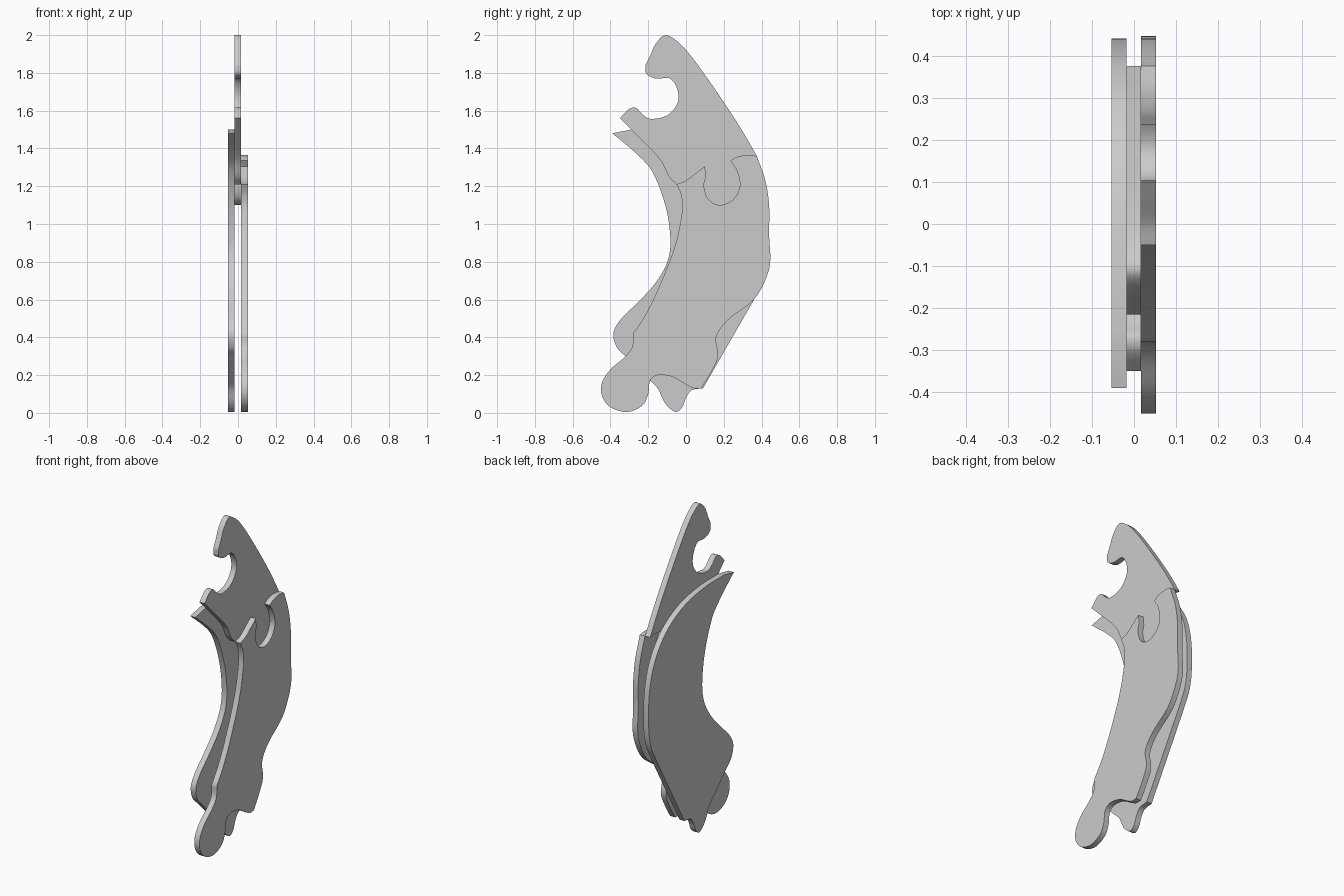
import bpy
import bmesh
from mathutils import Vector

cube = bpy.data.objects.get("Cube")
if cube:
    bpy.data.objects.remove(cube, do_unlink=True)

# One plain grey for every plate
grey = bpy.data.materials.new("plain_grey")
grey.use_nodes = True
grey_colour = (0.6, 0.6, 0.6, 1)
grey.diffuse_color = grey_colour
grey.node_tree.nodes["Principled BSDF"].inputs["Base Color"].default_value = grey_colour


def smooth_run(points, steps=5):
    """Pass a smooth curve through the points, leaving out the last one."""
    pts = [Vector(p) for p in points]
    if len(pts) == 2:
        return pts[:1]
    ends = [pts[0] * 2 - pts[1]] + pts + [pts[-1] * 2 - pts[-2]]
    result = []
    for before, start, end, after in zip(ends, ends[1:], ends[2:], ends[3:]):
        # Centripetal-style tangents keep unevenly spaced points from overshooting
        span = (end - start).length
        tangent_in = (end - before) * span / ((start - before).length + span)
        tangent_out = (after - start) * span / ((after - end).length + span)
        for i in range(steps):
            t = i / steps
            result.append(start * (2 * t**3 - 3 * t**2 + 1)
                          + tangent_in * (t**3 - 2 * t**2 + t)
                          + end * (3 * t**2 - 2 * t**3)
                          + tangent_out * (t**3 - t**2))
    return result


def plate(name, runs, x_min, x_max):
    """Make a flat plate from smooth outline runs that meet at sharp corners."""
    outline = [point for run in runs for point in smooth_run(run)]
    bm = bmesh.new()
    base = bm.faces.new([bm.verts.new((x_min, p.x, p.y)) for p in outline])
    extruded = bmesh.ops.extrude_face_region(bm, geom=[base], use_keep_orig=True)
    moved = [v for v in extruded["geom"] if isinstance(v, bmesh.types.BMVert)]
    bmesh.ops.translate(bm, verts=moved, vec=(x_max - x_min, 0, 0))
    bmesh.ops.recalc_face_normals(bm, faces=bm.faces)
    mesh = bpy.data.meshes.new(name)
    bm.to_mesh(mesh)
    bm.free()
    mesh.materials.append(grey)
    obj = bpy.data.objects.new(name, mesh)
    bpy.context.collection.objects.link(obj)
    bpy.ops.object.select_all(action="DESELECT")
    obj.select_set(True)
    bpy.context.view_layer.objects.active = obj
    bpy.ops.object.shade_smooth_by_angle(angle=0.6)
    return obj


# Interlocking joint shared by the hook plate and the long plate, back to front
joint_lip = [(0.375, 1.36), (0.32, 1.365), (0.27, 1.355), (0.235, 1.335)]
joint_socket = [(0.235, 1.335), (0.27, 1.28), (0.285, 1.2), (0.25, 1.13), (0.18, 1.1),
                (0.12, 1.13), (0.095, 1.2), (0.105, 1.25), (0.1, 1.305)]
joint_ramp = [(0.1, 1.305), (0.06, 1.275), (0, 1.23), (-0.05, 1.21)]
joint = [joint_lip, joint_socket, joint_ramp]

# Long plate: concave front edge, rounded foot, wavy lower back edge
long_front = [(-0.05, 1.21), (-0.025, 1.15), (-0.02, 1.07), (-0.06, 0.88),
              (-0.15, 0.65), (-0.22, 0.51), (-0.28, 0.42)]
long_foot = [(-0.28, 0.42), (-0.285, 0.35), (-0.32, 0.3), (-0.4, 0.23), (-0.445, 0.16),
             (-0.445, 0.09), (-0.4, 0.03), (-0.31, 0.005), (-0.23, 0.04),
             (-0.2, 0.1), (-0.19, 0.17), (-0.15, 0.2), (-0.07, 0.19),
             (0, 0.15), (0.04, 0.13), (0.08, 0.13)]
long_back = [(0.08, 0.13), (0.13, 0.21), (0.17, 0.3), (0.16, 0.4), (0.22, 0.49),
             (0.35, 0.59), (0.41, 0.68), (0.445, 0.79), (0.44, 0.94),
             (0.44, 1.1), (0.42, 1.23), (0.375, 1.36)]
plate("long_plate", joint + [long_front, long_foot, long_back], 0.017, 0.052)

# Hook plate: diagonal front edge, small jaw, round throat, upper nose, sloped back
hook_front = [(-0.05, 1.21), (-0.09, 1.25), (-0.13, 1.33), (-0.19, 1.4), (-0.35, 1.56)]
hook_jaw = [(-0.35, 1.56), (-0.3, 1.61), (-0.265, 1.615), (-0.235, 1.585),
            (-0.19, 1.557), (-0.1, 1.575), (-0.045, 1.64), (-0.045, 1.71),
            (-0.085, 1.77), (-0.16, 1.77), (-0.21, 1.795), (-0.215, 1.84)]
hook_nose = [(-0.215, 1.84), (-0.19, 1.89), (-0.16, 1.955), (-0.11, 2), (-0.05, 1.97),
             (0.01, 1.91), (0.1, 1.79), (0.21, 1.63), (0.3, 1.49), (0.375, 1.36)]
plate("hook_plate", joint + [hook_front, hook_jaw, hook_nose], -0.018, 0.017)

# Curved plate: domed top, back edge, small toe, lower bulge, concave front edge
curved_top = [(-0.39, 1.48), (-0.29, 1.5)]
curved_back = [(-0.29, 1.5), (-0.1, 1.495), (0.1, 1.455), (0.27, 1.36), (0.38, 1.22),
               (0.43, 1.06), (0.44, 0.86), (0.42, 0.72), (0.355, 0.59)]
curved_lower_back = [(0.355, 0.59), (0.09, 0.13)]
curved_toe = [(0.09, 0.13), (0.03, 0.12), (0, 0.08), (-0.02, 0.03), (-0.055, 0.005),
              (-0.11, 0.05), (-0.15, 0.13), (-0.2, 0.18)]
curved_step = [(-0.2, 0.18), (-0.32, 0.3)]
curved_front = [(-0.32, 0.3), (-0.365, 0.345), (-0.385, 0.42), (-0.35, 0.49),
                (-0.26, 0.58), (-0.16, 0.69), (-0.095, 0.81), (-0.083, 0.93),
                (-0.11, 1.1), (-0.18, 1.28), (-0.26, 1.37), (-0.39, 1.48)]
plate("curved_plate", [curved_top, curved_back, curved_lower_back,
                       curved_toe, curved_step, curved_front], -0.053, -0.018)
